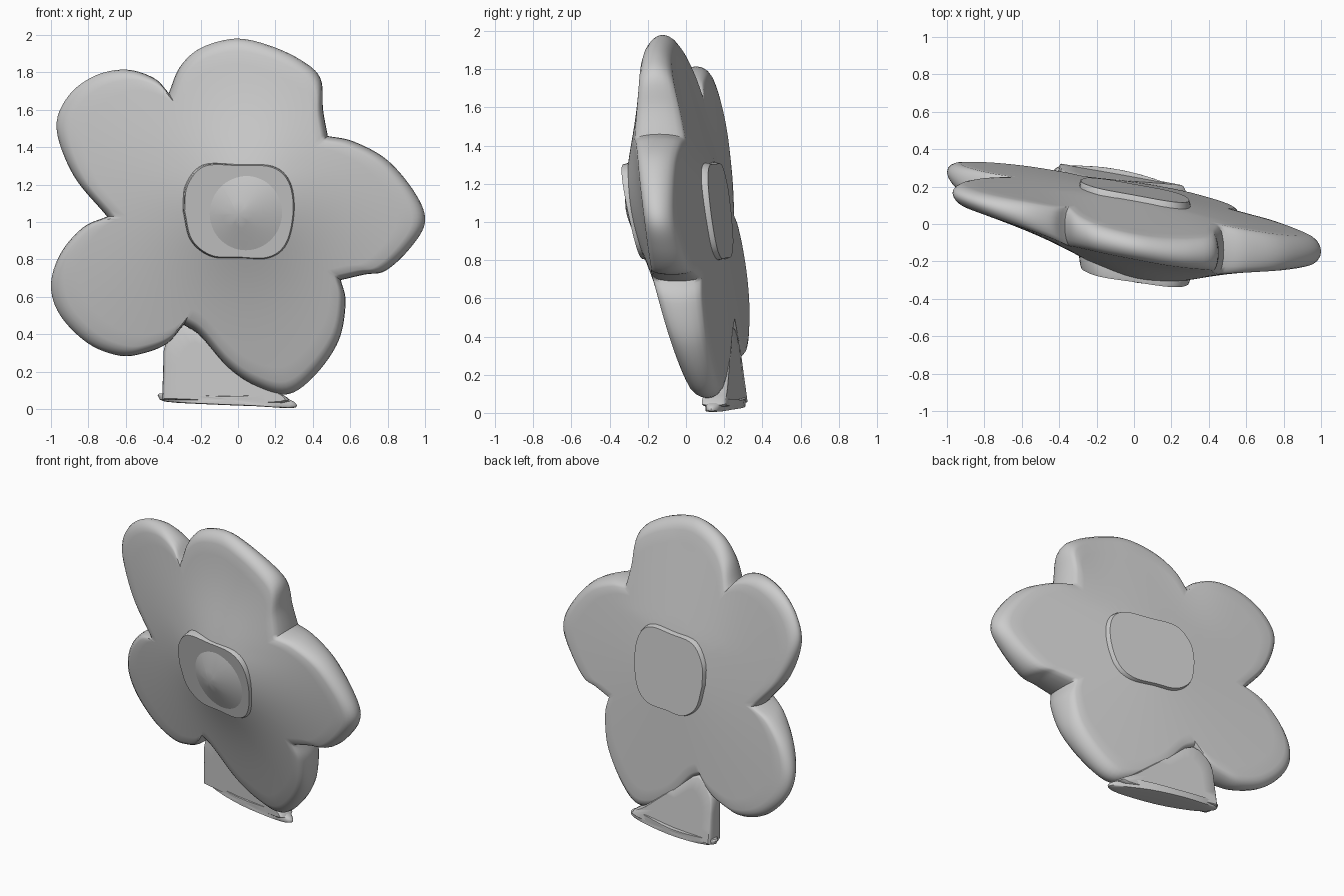
import bpy, bmesh
from math import sin, cos, pi, hypot, exp
from mathutils import Vector

if "Cube" in bpy.data.objects:
    bpy.data.objects.remove(bpy.data.objects["Cube"])

CZ = 1.04  # height of the flower centre


def spline(pts, n=6):
    """Smooth open curve through pts (last point left out so runs can chain)."""
    p = [Vector(q) for q in pts]
    p = [2 * p[0] - p[1]] + p + [2 * p[-1] - p[-2]]
    out = []
    for a, b, c, d in zip(p, p[1:], p[2:], p[3:]):
        for i in range(n):
            t = i / n
            out.append(0.5 * (2 * b + (c - a) * t + (2 * a - 5 * b + 4 * c - d) * t * t
                              + (3 * b - a - 3 * c + d) * t ** 3))
    return out


def pillow(name, outline, centre, front, back, rim, flat=6, angle=40):
    """Closed two-sided shell: outline in x/z, depth from front(x,z) and back(x,z)."""
    bm = bmesh.new()
    c = Vector(centre)
    steps = [((1 - rim) * (i + 1) / flat, 1.0) for i in range(flat)]
    steps += [(1 - rim + rim * sin(a), cos(a)) for a in (pi / 8, pi / 4, pi * 3 / 8)]

    def ring(t, f, side):
        vs = []
        for o in outline:
            q = c + (o - c) * t
            yf, yb = front(*q), back(*q)
            m, h = (yf + yb) / 2, (yb - yf) / 2
            vs.append(bm.verts.new((q.x, m + side * f * h, q.y)))
        return vs

    edge = ring(1, 0, 1)
    n = len(outline)
    for side, fn in ((-1, front), (1, back)):
        rings = [ring(t, f, side) for t, f in steps] + [edge]
        mid = bm.verts.new((c.x, fn(*c), c.y))
        for i in range(n):
            j = (i + 1) % n
            bm.faces.new((mid, rings[0][i], rings[0][j]))
            for r, s in zip(rings, rings[1:]):
                bm.faces.new((r[i], s[i], s[j], r[j]))
    bmesh.ops.recalc_face_normals(bm, faces=bm.faces)
    me = bpy.data.meshes.new(name)
    bm.to_mesh(me)
    bm.free()
    ob = bpy.data.objects.new(name, me)
    bpy.context.collection.objects.link(ob)
    bpy.ops.object.select_all(action='DESELECT')
    ob.select_set(True)
    bpy.context.view_layer.objects.active = ob
    bpy.ops.object.shade_smooth_by_angle(angle=angle * pi / 180)
    return ob


# Petals: five lobes, each running from notch to notch
lobes = [
    [(-.70, 1.03), (-.88, 1.25), (-.97, 1.5), (-.91, 1.67), (-.77, 1.78), (-.6, 1.815),
     (-.45, 1.77), (-.37, 1.69)],
    [(-.37, 1.69), (-.31, 1.83), (-.2, 1.93), (-.02, 1.98), (.15, 1.95), (.33, 1.87),
     (.44, 1.77), (.455, 1.6), (.48, 1.46)],
    [(.48, 1.46), (.62, 1.43), (.8, 1.33), (.95, 1.15), (1, 1.0), (.92, .86), (.79, .74),
     (.68, .72), (.55, .69)],
    [(.55, .69), (.575, .57), (.54, .37), (.42, .19), (.27, .08), (.1, .12), (-.05, .22),
     (-.2, .39), (-.29, .45)],
    [(-.29, .45), (-.38, .35), (-.5, .3), (-.63, .285), (-.8, .35), (-.95, .5), (-1, .66),
     (-.95, .83), (-.83, .97), (-.70, 1.03)],
]
petal_outline = [v for lobe in lobes for v in spline(lobe)]


def top_petal(x, z):
    """The top petal leans a little further forward than the others."""
    return .05 * min(1, max(0, (z - 1.3) / .6)) * exp(-(x / .45) ** 4)


def petal_front(x, z):
    d = z - CZ
    bump = .08 * exp(-((x - .05) ** 2 + (z - 1.17) ** 2) / .16)
    return -.24 + .21 * hypot(x, d) - .19 * x - .12 * d - bump - .5 * top_petal(x, z)


def petal_back(x, z):
    d = z - CZ
    return .18 - .075 * hypot(x, d) - .185 * x - .13 * d - top_petal(x, z)


pillow("petals", petal_outline, (0, CZ), petal_front, petal_back, .07, flat=12, angle=50)

# Flower centre: rounded square button showing on both sides
button = [(-.30, 1.06), (-.285, 1.2), (-.19, 1.31), (0, 1.315), (.19, 1.305), (.285, 1.22),
          (.31, 1.06), (.27, .88), (.17, .80), (0, .80), (-.15, .81), (-.26, .90), (-.30, 1.06)]
pillow("flower_centre", spline(button), (0, 1.06),
       lambda x, z: -.26 - .15 * x - .2 * (z - 1.05),
       lambda x, z: .185 - .185 * x - .12 * (z - 1.05), .05, flat=4)


# Stem: flat wedge below the bottom notch, following the flower's tilt
def stem_mid(x, z):
    return .195 - .18 * x - .08 * z


stem = [(-.405, .05), (-.40, .2), (-.385, .36), (-.27, .46), (-.1, .34), (.05, .22),
        (.17, .12), (.28, .04), (.1, .03), (-.15, .04), (-.405, .05)]
pillow("stem", spline(stem, 3), (-.15, .18),
       lambda x, z: stem_mid(x, z) - .065 + .05 * z,
       lambda x, z: stem_mid(x, z) + .065 - .05 * z, .06, flat=3)

# Foot: thin lip along the bottom of the stem
foot = [(-.43, .075), (-.39, .085), (-.1, .07), (.15, .075), (.25, .06), (.31, .03),
        (.29, .005), (.1, .015), (-.15, .025), (-.39, .04), (-.43, .075)]


def foot_half(x):
    return .025 + .055 * max(0, 1 - ((x + .06) / .37) ** 2)


pillow("foot", spline(foot, 3), (-.05, .05),
       lambda x, z: .195 - .2 * x - foot_half(x),
       lambda x, z: .195 - .2 * x + foot_half(x), .1, flat=3)
